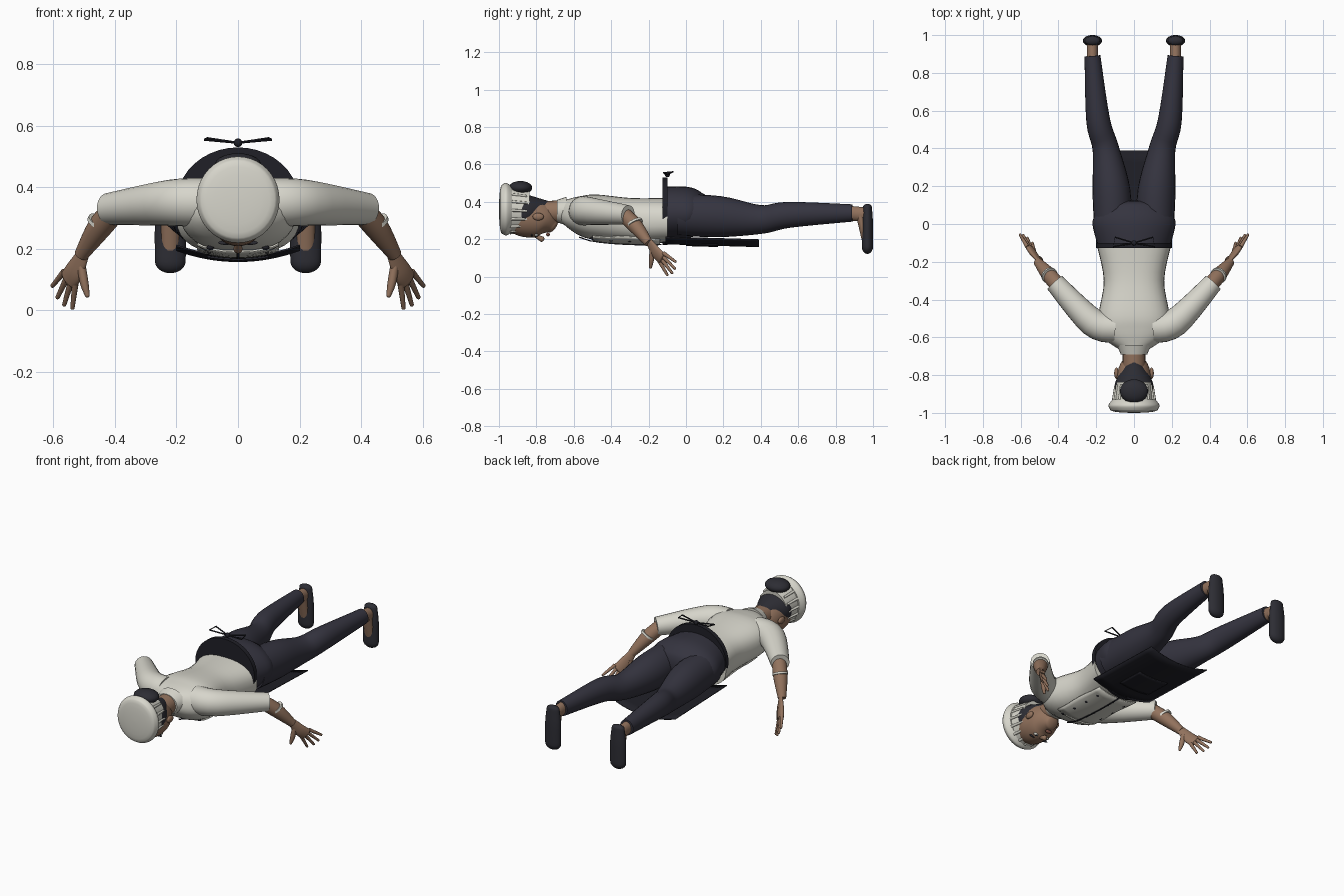
import bpy, bmesh, math
from mathutils import Vector

cube = bpy.data.objects.get("Cube")
if cube:
    bpy.data.objects.remove(cube)


def material(name, red, green, blue):
    mat = bpy.data.materials.new(name)
    mat.use_nodes = True
    mat.diffuse_color = (red, green, blue, 1)
    shader = mat.node_tree.nodes["Principled BSDF"]
    shader.inputs["Base Color"].default_value = (red, green, blue, 1)
    shader.inputs["Roughness"].default_value = .8
    return mat


WHITE = material("jacket white", .68, .67, .6)
CHARCOAL = material("trouser charcoal", .035, .034, .05)
BLACK = material("apron black", .014, .014, .02)
SKIN = material("skin brown", .29, .17, .11)
HAIR = material("hair and shoe dark", .026, .026, .034)
LIP = material("lip brown", .2, .08, .06)


def finish(name, bm, mat):
    bmesh.ops.recalc_face_normals(bm, faces=bm.faces)
    mesh = bpy.data.meshes.new(name)
    bm.to_mesh(mesh)
    bm.free()
    mesh.materials.append(mat)
    mesh.shade_smooth()
    mesh.set_sharp_from_angle(angle=math.radians(50))
    part = bpy.data.objects.new(name, mesh)
    bpy.context.collection.objects.link(part)
    return part


def blend(keys, steps):
    """Smooth path through the keys."""
    padded = [keys[0], *keys, keys[-1]]
    path = []
    for first in range(len(keys) - 1):
        for step in range(steps):
            t = step / steps
            path.append([b + t / 2 * (c - a + t * (2 * a - 5 * b + 4 * c - d + t * (3 * (b - c) + d - a)))
                         for a, b, c, d in zip(*padded[first:first + 4])])
    return path + [list(keys[-1])]


def dome(ring, inner, bulge):
    """Shrinking rings that round off an open end."""
    outward = (Vector(ring[:3]) - Vector(inner[:3])).normalized()
    reach = min(ring[3:]) * bulge
    rings = []
    for step in range(1, 6):
        angle = math.pi / 2 * step / 5.2
        centre = Vector(ring[:3]) + outward * reach * math.sin(angle)
        rings.append([*centre, *(radius * math.cos(angle) for radius in ring[3:])])
    return rings


def tube(name, mat, keys, aspect=1, up=(0, 0, 1), sides=24, steps=5, power=2, ends=(0, 0)):
    """Loft of rings along x, y, z with a width and, if not width * aspect, a height."""
    rings = blend([key if len(key) > 4 else (*key, key[3] * aspect) for key in keys], steps)
    start = dome(rings[0], rings[1], ends[0]) if ends[0] else []
    finale = dome(rings[-1], rings[-2], ends[1]) if ends[1] else []
    rings = start[::-1] + rings + finale
    bm = bmesh.new()
    loops = []
    for index, (x, y, z, width, height) in enumerate(rings):
        ahead = rings[min(index + 1, len(rings) - 1)]
        behind = rings[max(index - 1, 0)]
        along = (Vector(ahead[:3]) - Vector(behind[:3])).normalized()
        across = along.cross(Vector(up)).normalized()
        upright = across.cross(along)
        loop = []
        for side in range(sides):
            angle = math.tau * side / sides
            c, s = (math.copysign(abs(wave) ** (2 / power), wave)
                    for wave in (math.cos(angle), math.sin(angle)))
            loop.append(bm.verts.new(Vector((x, y, z)) + across * c * width + upright * s * height))
        loops.append(loop)
    for near, far in zip(loops, loops[1:]):
        for side in range(sides):
            bm.faces.new((near[side], near[side - 1], far[side - 1], far[side]))
    bm.faces.new(loops[0])
    bm.faces.new(loops[-1])
    return finish(name, bm, mat)


def body(name, mat, keys, **options):
    """Loft on the centre line, from y, z and radii."""
    return tube(name, mat, [(0, *key) for key in keys], **options)


def ball(name, mat, place, size):
    bm = bmesh.new()
    bmesh.ops.create_uvsphere(bm, u_segments=20, v_segments=10, radius=1)
    bmesh.ops.scale(bm, vec=size, verts=bm.verts)
    bmesh.ops.translate(bm, vec=place, verts=bm.verts)
    return finish(name, bm, mat)


def sheet(name, mat, half_width, back, front, height):
    """Thin cloth panel that follows height(x, y)."""
    bm = bmesh.new()
    bmesh.ops.create_grid(bm, x_segments=16, y_segments=8, size=1)
    for vert in bm.verts:
        x, y = vert.co.x * half_width, back + (vert.co.y + 1) / 2 * (front - back)
        vert.co = (x, y, height(x, y))
    panel = finish(name, bm, mat)
    panel.modifiers.new("cloth thickness", "SOLIDIFY").thickness = .006


# Jacket
jacket = body("jacket_body", WHITE, [
    (-.67, .36, .06, .05), (-.6, .34, .16, .09), (-.5, .32, .19, .12),
    (-.3, .3, .16, .12), (-.1, .3, .2, .12)], power=2.4, sides=32)
body("collar", WHITE, [(-.69, .35, .07), (-.64, .35, .09)], aspect=.85)
bpy.context.view_layer.update()


def chest(x, y):
    return jacket.ray_cast((x, y, -1), (0, 0, 1))[1].z - .003


# Front overlap with its closure and double row of buttons
sheet("jacket_overlap", WHITE, .13, -.5, -.14, chest)
sheet("front_closure", BLACK, .004, -.57, -.13, lambda x, y: chest(x, y) - .003)
for row in range(4):
    for x in (-.09, .09):
        y = -.5 + row / 10
        ball("jacket_button", BLACK, (x, y, chest(x, y)), (.012, .012, .008))

# Trouser seat
body("trouser_seat", CHARCOAL, [(-.12, .34, .19, .14), (0, .34, .22, .14), (.06, .33, .2, .12)],
     sides=32, ends=(0, .5))


# Apron
def apron(x, y):
    return .175 - .03 * y + .9 * x * x


body("apron_waistband", BLACK, [(-.126, .35, .2), (-.1, .35, .2)], aspect=.9, sides=40)
sheet("apron_panel", BLACK, .2, -.11, .39, apron)
sheet("apron_pocket", BLACK, .1, 0, .17, lambda x, y: apron(x, y) - .006)

for mirror, tag in ((1, "left_"), (-1, "right_")):
    def limb(name, mat, keys, **options):
        return tube(tag + name, mat, [(mirror * x, *rest) for x, *rest in keys], **options)

    def lump(name, mat, place, size):
        return ball(tag + name, mat, (mirror * place[0], *place[1:]), size)

    # Leg, ankle and slip-on shoe with the toes pointing down
    limb("trouser_leg", CHARCOAL, [
        (.11, -.04, .33, .1), (.12, .18, .32, .1), (.15, .4, .305, .07),
        (.19, .55, .33, .063), (.22, .89, .34, .042)], aspect=1.1)
    limb("ankle", SKIN, [(.22, .86, .34, .03), (.22, .97, .33, .03)], aspect=1.3)
    limb("instep", SKIN, [(.22, .93, .33, .03), (.22, .96, .2, .03)], aspect=.7, up=(0, 1, 0))
    limb("shoe", HAIR, [(.22, .97, .37, .04), (.22, .97, .28, .05), (.22, .97, .16, .05)],
         aspect=.6, up=(0, 1, 0), ends=(.8, 1.3))

    # Sleeve, cuff and forearm
    limb("sleeve", WHITE, [(.1, -.55, .35, .08), (.22, -.52, .35, .075), (.42, -.31, .33, .052)])
    limb("cuff_ring", WHITE, [(.445, -.275, .29, .044), (.45, -.27, .28, .044)])
    limb("forearm", SKIN, [(.39, -.34, .34, .04), (.45, -.27, .27, .04), (.51, -.2, .18, .023)])

    # Hand with fanned fingers
    fan = Vector((.6 * mirror, .4, .66))
    limb("palm", SKIN, [(.5, -.2, .19, .01), (.53, -.16, .13, .016), (.55, -.13, .1, .016)],
         aspect=2.2, up=fan, ends=(0, .6))
    knuckle = Vector((.547 * mirror, -.133, .106))
    reach = Vector((.026 * mirror, .06, -.068))
    for number, length in enumerate((.9, 1.1, 1.1, .9)):
        spread = fan * (number - 1.5) / 50
        base, tip = knuckle + spread, knuckle + reach * length + spread * 1.8
        tube(tag + "finger", SKIN, [(*base, .011), (*tip, .007)], sides=10, ends=(0, 1))
    limb("thumb", SKIN, [(.51, -.18, .15, .014), (.5, -.185, .09, .014), (.49, -.19, .05, .008)],
         up=(0, 1, 0), sides=10, ends=(0, 1))

    # Ear, eye and brow
    lump("ear", SKIN, (.093, -.79, .32), (.012, .03, .02))
    lump("eye_white", WHITE, (.036, -.8, .224), (.017, .01, .01))
    lump("eye_pupil", BLACK, (.036, -.8, .217), (.008, .008, .005))
    lump("eyebrow", HAIR, (.04, -.825, .22), (.025, .005, .007))

    # Apron string bow
    knot = (0, -.1, .545, .004)
    limb("bow_loop", BLACK, [knot, (.11, -.12, .555, .004), (.1, -.07, .56, .004), knot],
         sides=6, steps=1)
ball("bow_knot", BLACK, knot[:3], (.014, .014, .014))

# Neck, head and face
body("neck", SKIN, [(-.8, .34, .06), (-.64, .35, .06)])
body("head", SKIN, [(-.92, .34, .08, .1), (-.85, .32, .095, .11), (-.76, .3, .08, .09), (-.71, .27, .04, .04)],
     sides=40, ends=(0, .4))
body("nose", SKIN, [(-.81, .22, .008), (-.77, .2, .015)], ends=(1, .8))
ball("lips", LIP, (0, -.738, .225), (.022, .01, .01))

# Hair narrowing to the nape, with a bun
body("hair_cap", HAIR, [(-.92, .35, .09, .1), (-.84, .35, .1, .09), (-.73, .37, .035, .035)],
     sides=32, ends=(0, .6))
ball("hair_bun", HAIR, (0, -.885, .475), (.075, .063, .036))

# Hat: pleated band and a flat puffed crown
body("hat_band", WHITE, [(-.84, .35, .095), (-.95, .355, .11)], aspect=1.15, sides=40)
body("hat_crown", WHITE, [(-.93, .36, .115), (-.96, .36, .135), (-.985, .36, .125)],
     aspect=1.04, sides=40, ends=(0, .12))
for pleat in range(16):
    angle = math.tau * pleat / 16
    c, s = math.cos(angle), math.sin(angle)
    tube("hat_pleat", WHITE, [(.097 * c, -.85, .35 + .114 * s, .006), (.11 * c, -.94, .355 + .121 * s, .008)],
         sides=8, steps=1)
